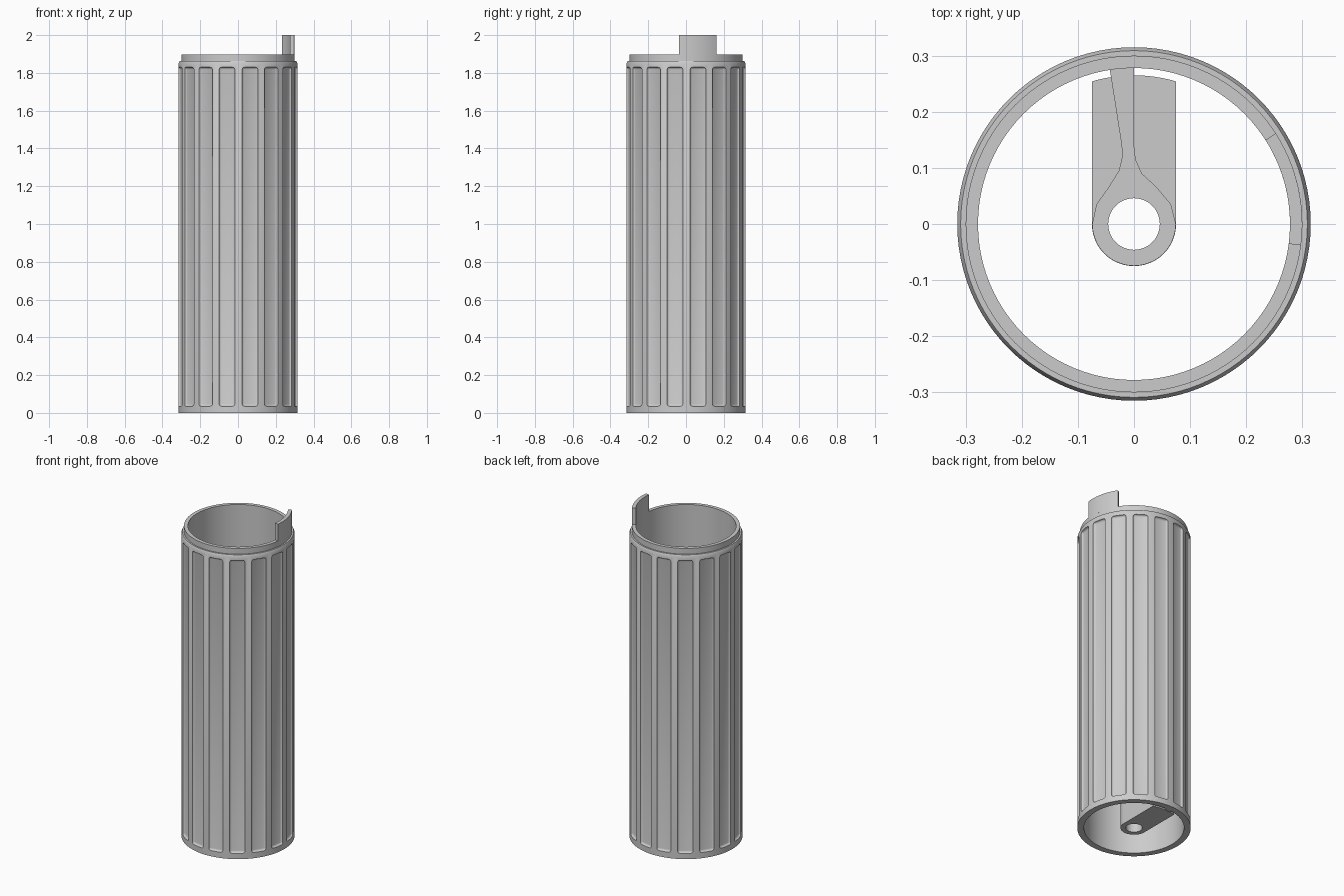
import bpy, bmesh
from math import sin, cos, pi, radians
from mathutils import Matrix, Vector

cube = bpy.data.objects.get("Cube")
if cube:
    bpy.data.objects.remove(cube, do_unlink=True)

grey = bpy.data.materials.new("plain grey")
grey.use_nodes = True
grey.diffuse_color = (0.6, 0.6, 0.6, 1)
grey.node_tree.nodes["Principled BSDF"].inputs["Base Color"].default_value = (0.6, 0.6, 0.6, 1)

OUTER, COLLAR, INNER = 0.315, 0.30, 0.278
RIBS = 16


def make_object(name, bm):
    bmesh.ops.recalc_face_normals(bm, faces=bm.faces[:])
    mesh = bpy.data.meshes.new(name)
    bm.to_mesh(mesh)
    bm.free()
    mesh.materials.append(grey)
    ob = bpy.data.objects.new(name, mesh)
    bpy.context.collection.objects.link(ob)
    return ob


def activate(ob):
    bpy.ops.object.select_all(action='DESELECT')
    ob.select_set(True)
    bpy.context.view_layer.objects.active = ob


def cut(ob, cutter):
    activate(ob)
    mod = ob.modifiers.new("cut", 'BOOLEAN')
    mod.operation, mod.solver, mod.object = 'DIFFERENCE', 'EXACT', cutter
    bpy.ops.object.modifier_apply(modifier=mod.name)
    bpy.data.objects.remove(cutter, do_unlink=True)


def smooth(ob):
    activate(ob)
    bpy.ops.object.shade_smooth_by_angle(angle=radians(30))


def lathe(name, profile, steps=96):
    bm = bmesh.new()
    rings = [[bm.verts.new((r * cos(2 * pi * i / steps), r * sin(2 * pi * i / steps), z))
              for i in range(steps)] for r, z in profile]
    for a, b in zip(rings, rings[1:] + rings[:1]):
        for i in range(steps):
            j = (i + 1) % steps
            bm.faces.new((a[i], a[j], b[j], b[i]))
    return make_object(name, bm)


def prism(name, outline, z0, z1):
    bm = bmesh.new()
    base = bm.faces.new([bm.verts.new((x, y, z0)) for x, y in outline])
    top = bmesh.ops.extrude_face_region(bm, geom=[base])["geom"]
    verts = [v for v in top if isinstance(v, bmesh.types.BMVert)]
    bmesh.ops.translate(bm, verts=verts, vec=(0, 0, z1 - z0))
    return make_object(name, bm)


def arc(r, start, end, steps=12):
    angles = [radians(start + (end - start) * i / steps) for i in range(steps + 1)]
    return [(r * cos(a), r * sin(a)) for a in angles]


# Tube with a stepped collar at the top
tube = lathe("fluted_tube", [(INNER, 0), (OUTER, 0), (OUTER, 1.85), (OUTER - 0.006, 1.862),
                             (COLLAR, 1.862), (COLLAR, 1.897), (INNER, 1.897)])

# Rounded grooves that leave narrow ribs between them
bm = bmesh.new()
width, depth, low, high = 0.086, 0.06, 0.035, 1.83
for k in range(RIBS):
    turn = Matrix.Rotation(2 * pi * (k + 0.5) / RIBS + radians(0.5), 4, 'Z')
    place = Matrix.Translation((0.302 + depth / 2, 0, (low + high) / 2))
    bmesh.ops.create_cube(bm, size=1, matrix=turn @ place @ Matrix.Diagonal((depth, width, high - low, 1)))
bmesh.ops.bevel(bm, geom=bm.edges[:], offset=0.012, segments=3, profile=0.5, affect='EDGES')
cutter = make_object("groove_cutter", bm)
cutter.hide_render = True
cut(tube, cutter)
smooth(tube)

# Curved locking tab standing on the collar
tab = prism("locking_tab", arc(COLLAR, -7.3, 32.6) + arc(INNER, 32.6, -7.3), 1.89, 2.0)
smooth(tab)

# Lower arm with a rounded end, and the tall sleeve joined to the wall by a fin
R = 0.075
arm = prism("lower_arm", arc(R, 180, 360, 24) + arc(0.265, 73.5, 106.5), 0, 0.25)
right_flare = [(0.066, 0.035), (0.04, 0.066), (0.014, 0.09), (0.003, 0.115), (0, 0.14)]
left_flare = [(-0.022, 0.14), (-0.021, 0.12), (-0.027, 0.095), (-0.045, 0.066), (-0.067, 0.035)]
sleeve = prism("sleeve_and_fin", arc(R - 0.0005, 180, 360, 24) + right_flare
               + [(0, 0.281), (-0.044, 0.281)] + left_flare, 0.002, 1.0)

# Bore through both
for part in (arm, sleeve):
    bore = prism("bore_cutter", arc(0.046, 0, 352.5, 47), -0.1, 1.2)
    bore.hide_render = True
    cut(part, bore)
    smooth(part)
